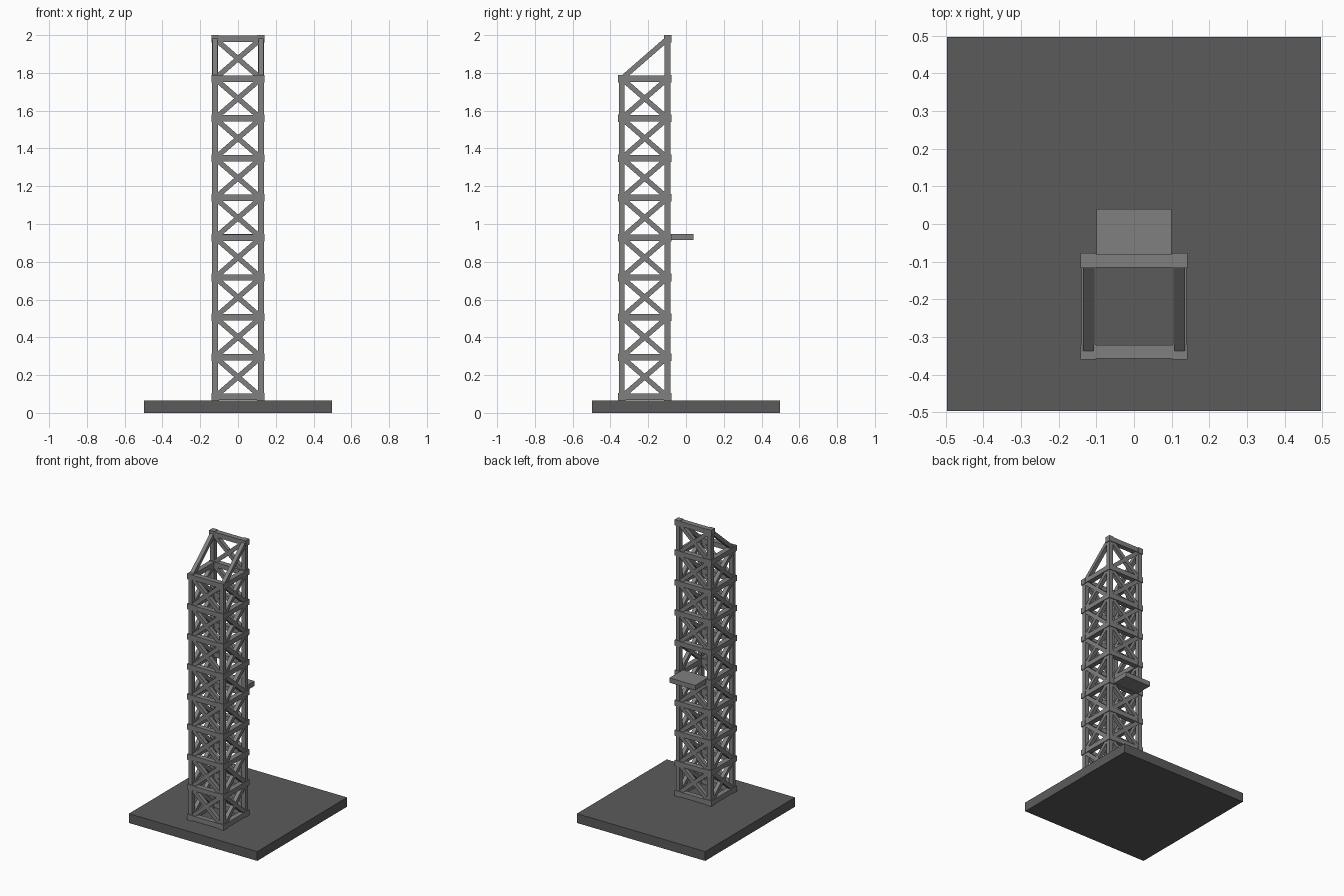
import bpy, bmesh
from mathutils import Vector, Matrix

if "Cube" in bpy.data.objects:
    bpy.data.objects.remove(bpy.data.objects["Cube"])


def material(name, v):
    m = bpy.data.materials.new(name)
    m.diffuse_color = (v, v, v, 1)
    m.use_nodes = True
    m.node_tree.nodes["Principled BSDF"].inputs["Base Color"].default_value = m.diffuse_color
    return m


steel = material("steel grey", 0.215)
dark = material("dark base grey", 0.105)


def add_box(bm, centre, size):
    bmesh.ops.create_cube(bm, size=1, matrix=Matrix.Translation(centre) @ Matrix.Diagonal((*size, 1)))


def add_bar(bm, a, b, side, width, thick):
    """Rectangular bar from a to b; thick is measured along the side vector."""
    a, b, side = Vector(a), Vector(b), Vector(side)
    z = (b - a).normalized()
    y = z.cross(side)
    rot = Matrix((side, y, z)).transposed().to_4x4()
    bmesh.ops.create_cube(bm, size=1, matrix=Matrix.Translation((a + b) / 2) @ rot
                          @ Matrix.Diagonal((thick, width, (b - a).length, 1)))


def finish(bm, name, mat):
    me = bpy.data.meshes.new(name)
    bm.to_mesh(me)
    bm.free()
    me.materials.append(mat)
    ob = bpy.data.objects.new(name, me)
    bpy.context.collection.objects.link(ob)


X, YF, YB = 0.1215, -0.34, -0.0975
LEVELS = [0.085 + 0.2106 * i for i in range(10)]
TOP = 9          # only the back frame reaches this level
DOOR_BAY = 4     # open back bay above the platform

# Each face: two corner points (x, y) and outward axis
BACK = ((-X, YB), (X, YB), (0, 1, 0))
FACES = [BACK, ((-X, YF), (X, YF), (0, 1, 0)),
         ((-X, YF), (-X, YB), (1, 0, 0)), ((X, YF), (X, YB), (1, 0, 0))]

# Base slab and platform
bm = bmesh.new()
add_box(bm, (0, 0, 0.0325), (0.994, 0.994, 0.065))
finish(bm, "base_slab", dark)
bm = bmesh.new()
add_box(bm, (0, -0.02, 0.931), (0.2, 0.12, 0.034))
finish(bm, "platform", steel)

# Corner joints and posts
joints, posts = bmesh.new(), bmesh.new()
for x in (-X, X):
    for y in (YF, YB):
        levels = LEVELS if y == YB else LEVELS[:TOP]
        for z in levels:
            add_box(joints, (x, y, z), (0.04, 0.04, 0.04))
        add_box(posts, (x, y, (levels[0] + levels[-1]) / 2), (0.03, 0.03, levels[-1] - levels[0]))
finish(joints, "corner_joints", steel)
finish(posts, "corner_posts", steel)

# Horizontal rails and crossed braces
rails, braces = bmesh.new(), bmesh.new()
for face in FACES:
    p, q, side = face
    last = TOP if face is BACK else TOP - 1
    for i in range(last + 1):
        z = LEVELS[i]
        add_bar(rails, (*p, z), (*q, z), side, 0.034, 0.036)
        if i < last and not (face is BACK and i == DOOR_BAY):
            add_bar(braces, (*p, z), (*q, LEVELS[i + 1]), side, 0.027, 0.027)
            add_bar(braces, (*q, z), (*p, LEVELS[i + 1]), side, 0.027, 0.027)
finish(rails, "horizontal_rails", steel)
finish(braces, "cross_braces", steel)

# Sloping struts at the top
bm = bmesh.new()
for x in (-X, X):
    add_bar(bm, (x, YF, LEVELS[8]), (x, YB, LEVELS[9]), (1, 0, 0), 0.027, 0.027)
finish(bm, "top_struts", steel)
